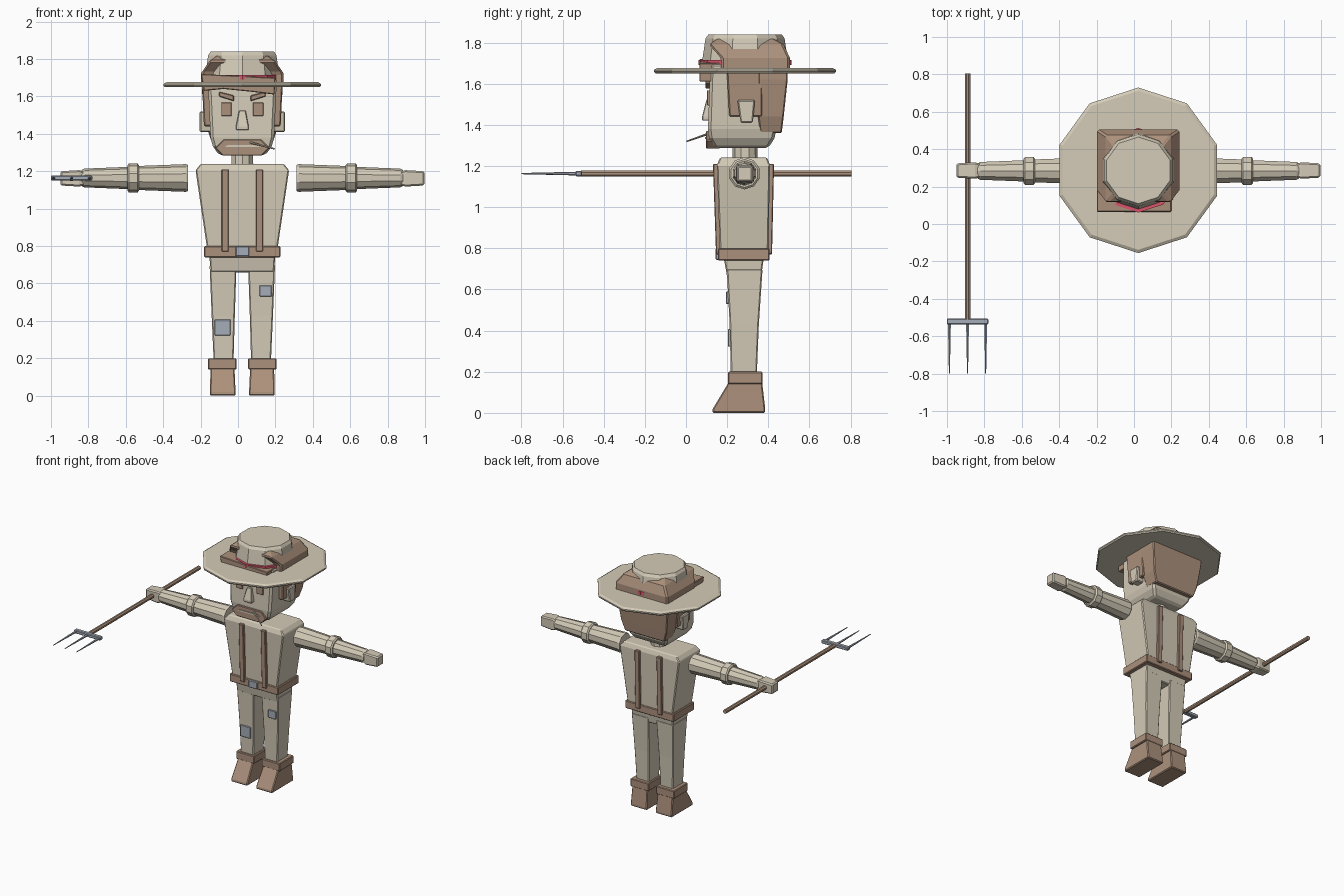
import bpy, math
from mathutils import Vector

if "Cube" in bpy.data.objects:
    bpy.data.objects.remove(bpy.data.objects["Cube"])

CX, CY = 0.023, 0.287          # body centre line


def material(name, rgb):
    m = bpy.data.materials.new(name)
    m.diffuse_color = (*rgb, 1)
    m.use_nodes = True
    m.node_tree.nodes["Principled BSDF"].inputs["Base Color"].default_value = m.diffuse_color
    return m


CREAM = material("cream", (0.66, 0.60, 0.48))
BROWN = material("brown", (0.41, 0.28, 0.20))
STEEL = material("steel", (0.38, 0.42, 0.48))
PINK = material("pink", (0.70, 0.09, 0.15))


def loft(name, mat, rings, bevel=0.0):
    """Skin matching rings of points into a closed solid, x measured from the centre line."""
    n = len(rings[0])
    verts = [p for r in rings for p in r]
    faces = [[i * n + j, i * n + (j + 1) % n, (i + 1) * n + (j + 1) % n, (i + 1) * n + j]
             for i in range(len(rings) - 1) for j in range(n)]
    faces += [list(range(n))[::-1], [len(verts) - n + j for j in range(n)]]
    me = bpy.data.meshes.new(name)
    me.from_pydata(verts, [], faces)
    # make normals point outward
    import bmesh
    bm = bmesh.new()
    bm.from_mesh(me)
    bmesh.ops.recalc_face_normals(bm, faces=bm.faces)
    bm.to_mesh(me)
    bm.free()
    me.materials.append(mat)
    ob = bpy.data.objects.new(name, me)
    ob.location.x = CX
    bpy.context.collection.objects.link(ob)
    if bevel:
        b = ob.modifiers.new("bevel", "BEVEL")
        b.width, b.segments, b.limit_method = bevel, 1, 'ANGLE'
        b.angle_limit = math.radians(40)
    return ob


def rect(x0, x1, y0, y1, z):
    return [(x0, y0, z), (x1, y0, z), (x1, y1, z), (x0, y1, z)]


def block(name, mat, levels, bevel=0.006):
    """Levels are (x0, x1, y0, y1, z)."""
    return loft(name, mat, [rect(*l) for l in levels], bevel)


def box(name, mat, x0, x1, y0, y1, z0, z1, bevel=0.005):
    return block(name, mat, [(x0, x1, y0, y1, z0), (x0, x1, y0, y1, z1)], bevel)


def disc(name, mat, levels, n=10, bevel=0.0):
    """Polygonal rings round the vertical axis; levels are (radius, z)."""
    return loft(name, mat, [[(r * math.sin(2 * math.pi * k / n),
                              CY + r * math.cos(2 * math.pi * k / n), z)
                             for k in range(n)] for r, z in levels], bevel)


def rod(name, mat, stations, n=8, bevel=0.0):
    """Round section along a path; stations are (point, radius)."""
    d = (Vector(stations[-1][0]) - Vector(stations[0][0])).normalized()
    u = d.cross(Vector((0, 0, 1))).normalized()
    v = d.cross(u)
    rings = []
    for p, r in stations:
        rings.append([tuple(Vector(p) + r * (math.cos(a) * u + math.sin(a) * v))
                      for a in [2 * math.pi * (k + 0.5) / n for k in range(n)]])
    return loft(name, mat, rings, bevel)


def plate(name, mat, outline, y0, y1, bevel=0.004):
    """Front-facing x-z outline given depth in y."""
    return loft(name, mat, [[(x, y, z) for x, z in outline] for y in (y0, y1)], bevel)


# Torso, belt and hips
block("torso", CREAM, [(-.186, .186, .165, .40, .77), (-.25, .25, .15, .408, 1.205),
                       (-.222, .222, .165, .395, 1.24)])
box("belt", BROWN, -.204, .204, .155, .407, .74, .80)
box("buckle", STEEL, -.037, .037, .143, .16, .744, .80)
block("hips", CREAM, [(-.170, .170, .20, .365, .66), (-.176, .176, .184, .378, .75)])
disc("neck", CREAM, [(.062, 1.22), (.06, 1.31)], 10)

for s, side in ((-1, "right"), (1, "left")):
    def span(a, b):
        return min(s * a, s * b), max(s * a, s * b)

    # Braces, front and back
    b0, b1 = span(.073, .111)
    block(side + "_front_brace", BROWN, [(b0, b1, .146, .18, .77), (b0, b1, .131, .165, 1.21)], .004)
    block(side + "_back_brace", BROWN, [(b0, b1, .38, .418, .77), (b0, b1, .395, .428, 1.21)], .004)

    # Leg and boot
    t, k, b = span(.031, .175), span(.040, .164), span(.047, .153)
    block(side + "_leg", CREAM, [(*b, .218, .344, .18), (*k, .212, .354, .43), (*t, .198, .372, .70)])
    f, c = span(.036, .173), span(.031, .183)
    g = span(.042, .170)
    block(side + "_boot", BROWN, [(*f, .128, .385, 0), (*f, .13, .385, .02), (*g, .208, .37, .15)])
    box(side + "_boot_cuff", BROWN, *c, .203, .373, .14, .20)

    # Arm, elbow cuff and hand
    def at(x):
        return (s * x, .284, 1.164)
    rod(side + "_upper_arm", CREAM, [(at(.29), .070), (at(.302), .074), (at(.56), .064)], 10)
    rod(side + "_elbow_cuff", CREAM, [(at(.552), .068), (at(.560), .078), (at(.606), .078),
                                      (at(.614), .068)], 10)
    rod(side + "_forearm", CREAM, [(at(.60), .060), (at(.845), .050), (at(.86), .042)], 10)
    loft(side + "_hand", CREAM, [[(s * x, .286 + i * h, 1.162 + j * h)
                                  for i, j in ((-1, -1), (1, -1), (1, 1), (-1, 1))]
                                 for x, h in ((.84, .034), (.872, .044), (.973, .038))], .008)

    # Eye, eyebrow and ear
    e0, e1 = span(.058, .112)
    box(side + "_eye", BROWN, e0, e1, .103, .125, 1.495, 1.568, .002)
    plate(side + "_eyebrow", BROWN, [(s * .045, 1.575), (s * .125, 1.60), (s * .125, 1.625),
                                     (s * .045, 1.605)], .094, .13)
    h0, h1 = span(.15, .228)
    block(side + "_ear", CREAM, [(h0, h1, .265, .325, 1.41), (h0, h1, .25, .335, 1.52)])

    # Side hair
    lo, hi = span(.14, .205), span(.14, .218)
    block(side + "_side_hair", BROWN, [(*lo, .21, .37, 1.44), (*hi, .195, .37, 1.72)])

# Knee and thigh patches
box("shin_patch", STEEL, -.148, -.063, .204, .225, .322, .408, .003)
box("thigh_patch", STEEL, .092, .157, .194, .215, .53, .59, .003)

# Head and face
block("head", CREAM, [(-.125, .125, .14, .40, 1.287), (-.158, .158, .112, .43, 1.335),
                      (-.170, .170, .107, .44, 1.38), (-.185, .185, .118, .47, 1.70)], .014)
block("nose", CREAM, [(-.034, .034, .078, .125, 1.42), (-.034, .034, .078, .125, 1.44),
                      (-.018, .018, .100, .125, 1.525)], .004)
plate("beard", BROWN, [(-.10, 1.37), (.10, 1.37), (.145, 1.325), (.105, 1.284),
                       (-.105, 1.284), (-.145, 1.325)], .097, .165)
plate("mouth", CREAM, [(-.095, 1.330), (.095, 1.330), (.075, 1.341), (-.075, 1.341)], .092, .10, 0)
rod("straw", CREAM, [((.03, .11, 1.357), .006), ((.172, .005, 1.32), .004)], 6)

# Hair
block("back_hair", BROWN, [(-.165, .165, .36, .465, 1.36), (-.192, .192, .35, .475, 1.44),
                           (-.215, .215, .35, .494, 1.62), (-.218, .218, .35, .494, 1.72)])
block("top_hair", BROWN, [(-.220, .220, .17, .505, 1.66), (-.220, .220, .17, .505, 1.725),
                          (-.175, .175, .112, .475, 1.79), (-.135, .135, .152, .425, 1.818)], .01)
plate("fringe", BROWN, [(-.222, 1.72), (.177, 1.70), (.172, 1.61), (.05, 1.625),
                        (-.1, 1.64), (-.205, 1.63)], .065, .19)

# Hat
disc("hat_brim", CREAM, [(.435, 1.65), (.4425, 1.658), (.4425, 1.667), (.425, 1.677)])
disc("hat_crown", CREAM, [(.216, 1.66), (.192, 1.82), (.178, 1.84)])
disc("hat_band", PINK, [(.226, 1.69), (.226, 1.715)])

# Pitchfork held in the right hand
FX, FZ = -.913, 1.163
rod("fork_handle", BROWN, [((FX, .805, FZ), .016), ((FX, -.51, FZ), .016)], 8)
box("fork_crossbar", STEEL, FX - .111, FX + .111, -.537, -.505, FZ - .013, FZ + .013)
for i, dx in enumerate((-.097, 0, .097)):
    rod("fork_tine_%d" % (i + 1), STEEL, [((FX + dx, -.53, FZ), .009), ((FX + dx, -.80, FZ), .003)], 6)
